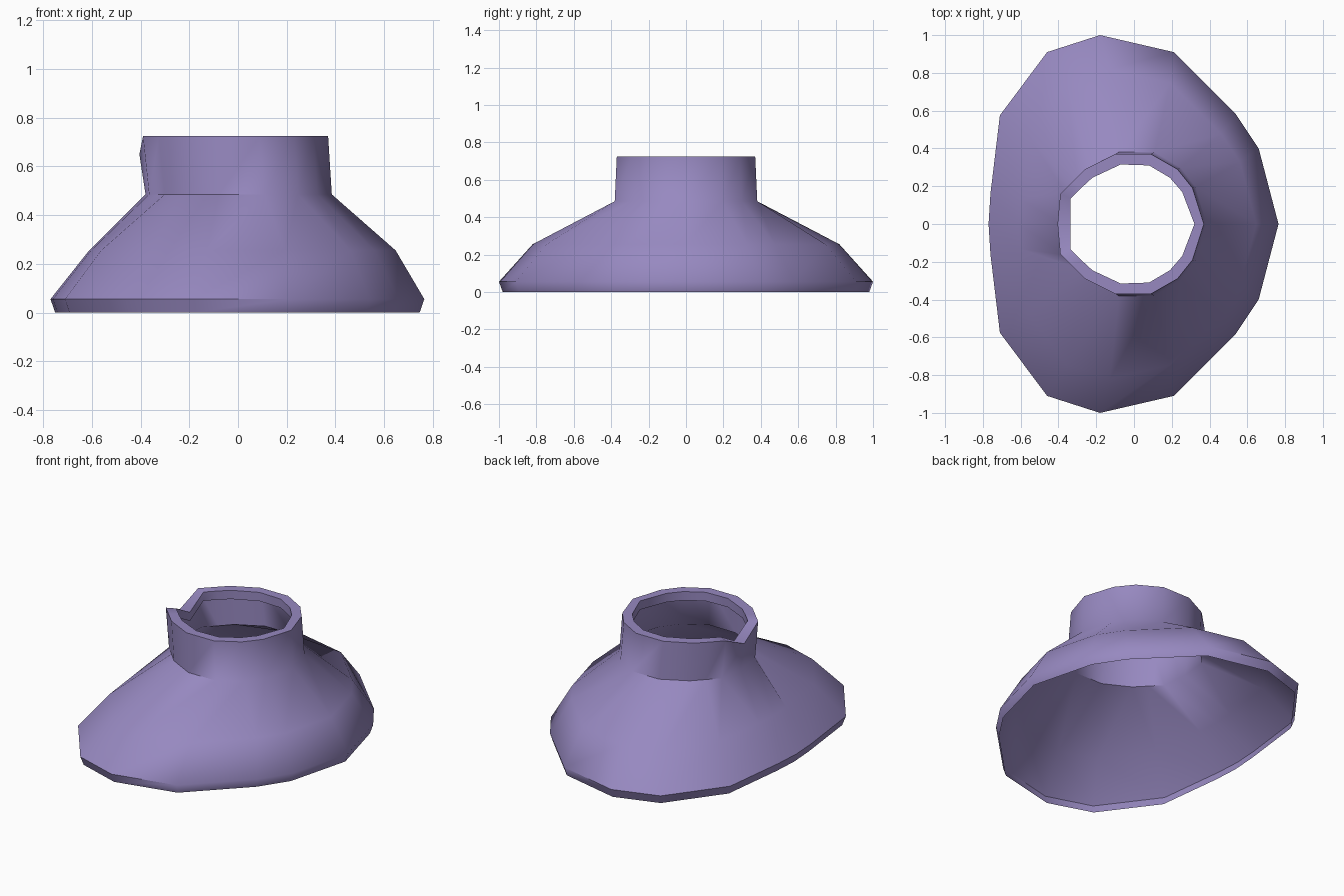
import bpy
import bmesh

cube = bpy.data.objects.get("Cube")
if cube:
    bpy.data.objects.remove(cube, do_unlink=True)

# One cloth colour
purple = bpy.data.materials.new("dusty_purple")
purple.use_nodes = True
colour = (0.31, 0.25, 0.53, 1)
purple.diffuse_color = colour
bsdf = purple.node_tree.nodes["Principled BSDF"]
bsdf.inputs["Base Color"].default_value = colour
bsdf.inputs["Roughness"].default_value = 0.8

# Half outlines, from the +x end round to the -x end
HEM = [(.765, 0), (.66, .4), (.54, .58), (.21, .91), (-.18, 1),
       (-.46, .91), (-.71, .575), (-.76, .16), (-.77, 0)]
COLLAR = [(.37, 0), (.31, .19), (.23, .29), (.09, .37), (-.1, .37),
          (-.26, .29), (-.325, .225), (-.39, .16), (-.405, 0)]
LINING = [(.32, 0), (.255, .17), (.19, .245), (.08, .31), (-.07, .315),
          (-.22, .245), (-.28, .19), (-.335, .135), (-.335, 0)]


def ring(half, z, sx=1, sy=1, dx=0, notch=0):
    """Closed ring of points: a half outline plus its mirror image."""
    full = half + [(x, -y) for x, y in half[-2:0:-1]]
    dip = len(half) - 1
    return [(x * sx + dx, y * sy, z - (notch if i == dip else 0))
            for i, (x, y) in enumerate(full)]


def loft(name, rings):
    """Skin a stack of equal-length rings with quads."""
    bm = bmesh.new()
    loops = [[bm.verts.new(p) for p in r] for r in rings]
    for low, high in zip(loops, loops[1:]):
        n = len(low)
        for i in range(n):
            j = (i + 1) % n
            bm.faces.new((low[i], low[j], high[j], high[i]))
    mesh = bpy.data.meshes.new(name)
    bm.to_mesh(mesh)
    bm.free()
    mesh.materials.append(purple)
    obj = bpy.data.objects.new(name, mesh)
    bpy.context.collection.objects.link(obj)
    bpy.ops.object.select_all(action="DESELECT")
    obj.select_set(True)
    bpy.context.view_layer.objects.active = obj
    bpy.ops.object.shade_smooth_by_angle(angle=1.0)
    return obj


# Open-bottomed cape: hem, shoulders, neck, notched rim and folded lip
loft("shoulder_cape", [
    ring(HEM, 0, .975, .98),
    ring(HEM, .055),
    ring(HEM, .255, .82, .82, .02),
    ring(COLLAR, .485, .987, 1.03, .02),
    ring(COLLAR, .725, notch=.075),
    ring(LINING, .725, notch=.075),
    ring(LINING, .67, notch=.075),
])
